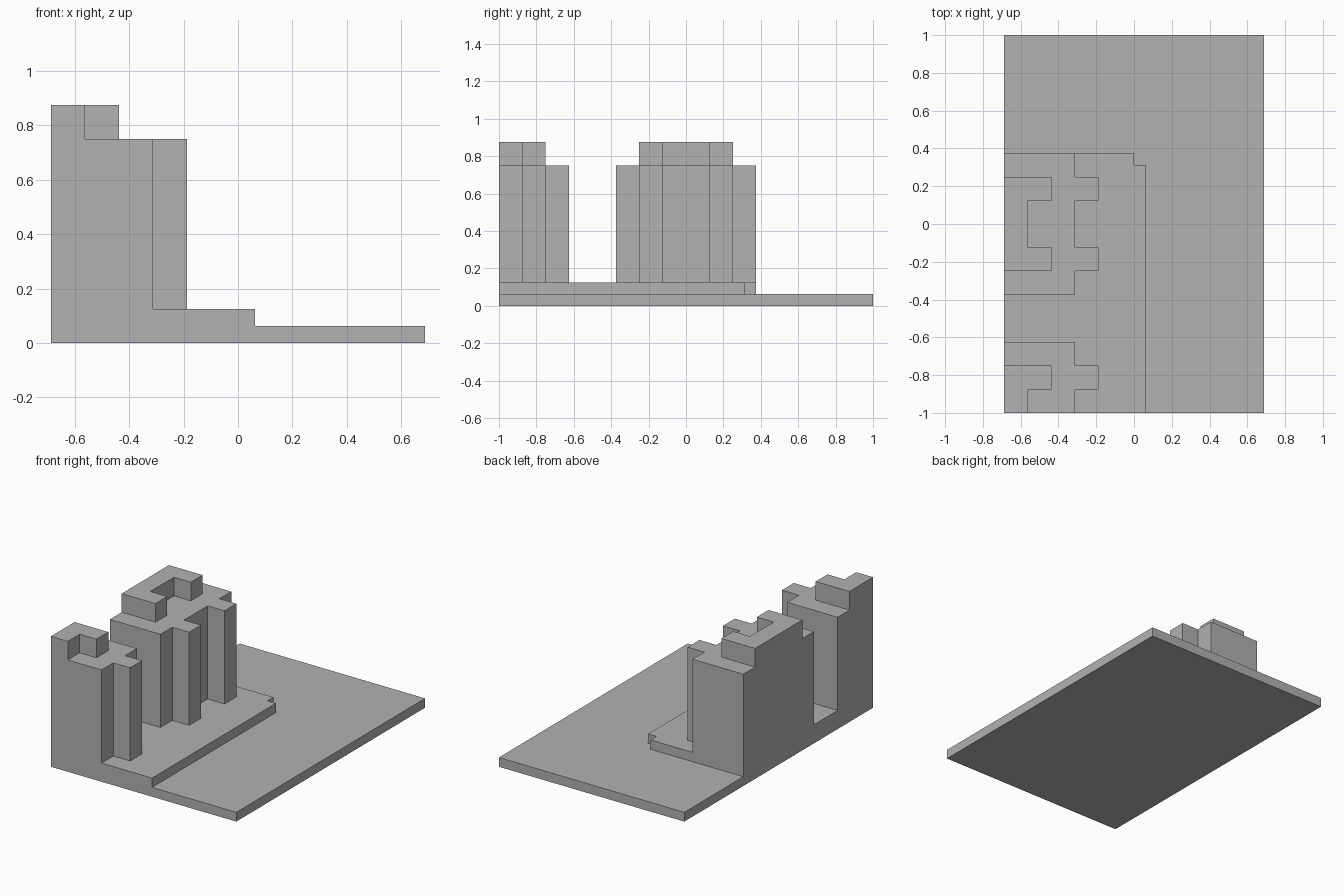
import bpy
import bmesh

cube = bpy.data.objects.get("Cube")
if cube:
    bpy.data.objects.remove(cube, do_unlink=True)

U = 1 / 16      # grid module
LEFT = -11      # shared outer edge, in modules

stone = bpy.data.materials.new("plain grey")
stone.use_nodes = True
grey = (0.445, 0.445, 0.445, 1)
stone.diffuse_color = grey
stone.node_tree.nodes["Principled BSDF"].inputs["Base Color"].default_value = grey


def prism(name, outline, bottom, top):
    """Extrude a counter-clockwise plan outline, given in modules."""
    bm = bmesh.new()
    face = bm.faces.new([bm.verts.new((x * U, y * U, bottom * U)) for x, y in outline])
    ext = bmesh.ops.extrude_face_region(bm, geom=[face], use_keep_orig=True)
    verts = [v for v in ext["geom"] if isinstance(v, bmesh.types.BMVert)]
    bmesh.ops.translate(bm, verts=verts, vec=(0, 0, (top - bottom) * U))
    bmesh.ops.recalc_face_normals(bm, faces=bm.faces)
    mesh = bpy.data.meshes.new(name)
    bm.to_mesh(mesh)
    bm.free()
    mesh.materials.append(stone)
    obj = bpy.data.objects.new(name, mesh)
    bpy.context.collection.objects.link(obj)
    return obj


def toothed(y0, y1, edge, teeth):
    """Plan rectangle with square teeth two modules deep on its +x edge."""
    pts = [(LEFT, y0), (edge, y0)]
    for t in teeth:
        pts += [(edge, t), (edge + 2, t), (edge + 2, t + 2), (edge, t + 2)]
    pts += [(edge, y1), (LEFT, y1)]
    # Drop repeated corners where a tooth meets the end
    return [p for i, p in enumerate(pts) if p != pts[i - 1]]


# Ground slab and raised pavement with a notched corner
prism("ground_slab", [(LEFT, -16), (11, -16), (11, 16), (LEFT, 16)], 0, 1)
prism("pavement", [(LEFT, -16), (1, -16), (1, 5), (0, 5), (0, 6), (LEFT, 6)], 1, 2)

# Towers: buttressed body with a smaller parapet on top
towers = [
    ("wide", (-6, 6), (-4, 4), (-4, 2)),
    ("narrow", (-16, -10), (-16, -12), (-14,)),
]
for name, body, parapet, teeth in towers:
    prism(name + "_tower_body", toothed(*body, -5, teeth), 2, 12)
    outline = toothed(*parapet, -9, teeth)
    # Remove collinear corners at flush teeth
    n = len(outline)
    outline = [p for i, p in enumerate(outline)
               if not (outline[i - 1][1] == p[1] == outline[(i + 1) % n][1])]
    prism(name + "_tower_parapet", outline, 12, 14)
